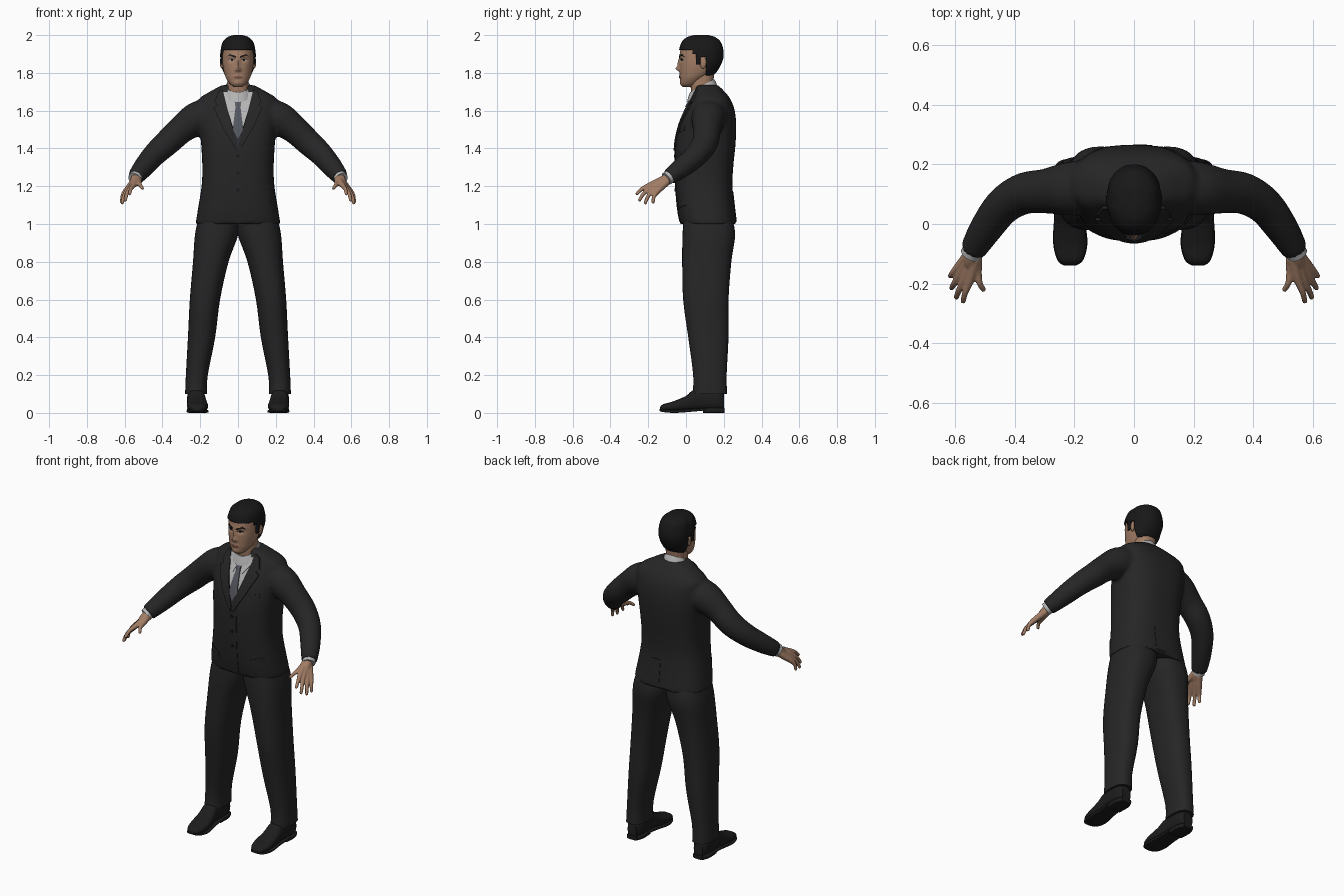
import bpy, bmesh, math
from mathutils import Vector
from mathutils.bvhtree import BVHTree

cube = bpy.data.objects.get("Cube")
if cube:
    bpy.data.objects.remove(cube)


def material(name, r, g, b):
    m = bpy.data.materials.new(name)
    m.use_nodes = True
    m.diffuse_color = (r, g, b, 1)
    m.node_tree.nodes["Principled BSDF"].inputs["Base Color"].default_value = (r, g, b, 1)
    return m


SUIT = material("charcoal suit", .019, .019, .019)
SHIRT = material("pale shirt", .46, .46, .46)
TIE = material("slate tie", .09, .095, .115)
VEST = material("dark waistcoat", .025, .025, .034)
SKIN = material("skin", .36, .205, .13)
LIPS = material("lips", .23, .105, .075)
HAIR = material("black hair", .009, .009, .009)
SHOE = material("black leather", .012, .012, .012)
EYE = material("eye white", .4, .36, .33)


def finish(name, bm, mat, mirror=False, voxel=0, smooth=0, thick=0):
    bmesh.ops.recalc_face_normals(bm, faces=bm.faces)
    me = bpy.data.meshes.new(name)
    bm.to_mesh(me)
    bm.free()
    me.materials.append(mat)
    ob = bpy.data.objects.new(name, me)
    bpy.context.collection.objects.link(ob)
    bpy.ops.object.select_all(action='DESELECT')
    ob.select_set(True)
    bpy.context.view_layer.objects.active = ob
    bpy.ops.object.shade_smooth_by_angle(angle=math.radians(50))
    if voxel:
        r = ob.modifiers.new("blend", 'REMESH')
        r.mode, r.voxel_size, r.use_smooth_shade = 'VOXEL', voxel, True
        s = ob.modifiers.new("soften", 'SMOOTH')
        s.factor, s.iterations = .5, smooth
    if thick:
        s = ob.modifiers.new("thickness", 'SOLIDIFY')
        s.thickness, s.offset = thick, -1
    if mirror:
        ob.modifiers.new("mirror", 'MIRROR')
    return ob


def curve_rows(rows, steps):
    """Catmull-Rom interpolation of parameter rows."""
    out = []
    for i in range(len(rows) - 1):
        a, b, c, d = rows[max(i - 1, 0)], rows[i], rows[i + 1], rows[min(i + 2, len(rows) - 1)]
        for k in range(steps):
            t = k / steps
            out.append([q + t / 2 * (r - p + t * (2 * p - 5 * q + 4 * r - s + t * (3 * (q - r) + s - p)))
                        for p, q, r, s in zip(a, b, c, d)])
    return out + [list(rows[-1])]


def oval(cx, cy, rx, ry, p, n):
    pts = []
    for i in range(n):
        c, s = math.cos(math.tau * i / n), math.sin(math.tau * i / n)
        pts.append((cx + rx * math.copysign(abs(c) ** (2 / p), c),
                    cy + ry * math.copysign(abs(s) ** (2 / p), s)))
    return pts


def loft(bm, rings):
    loops = [[bm.verts.new(v) for v in ring] for ring in rings]
    for a, b in zip(loops, loops[1:]):
        for i in range(len(a)):
            j = (i + 1) % len(a)
            bm.faces.new((a[i], a[j], b[j], b[i]))
    bm.faces.new(loops[0])
    bm.faces.new(loops[-1])


def stack(bm, rows, steps=4, p=2.4, n=40):
    """Horizontal sections: z, half width, front y, back y, optional centre x."""
    loft(bm, [[(x, y, r[0]) for x, y in oval(r[4] if len(r) > 4 else 0, (r[2] + r[3]) / 2,
                                             r[1], (r[3] - r[2]) / 2, p, n)]
              for r in curve_rows(rows, steps)])


def tube(bm, rows, steps=4, n=20, side=1):
    """Round limb: x, y, z, radius."""
    rows = curve_rows(rows, steps)
    pts = [Vector((side * r[0], r[1], r[2])) for r in rows]
    rings = []
    for i, r in enumerate(rows):
        t = pts[min(i + 1, len(pts) - 1)] - pts[max(i - 1, 0)]
        u = t.cross(Vector((0, 0, 1))).normalized()
        v = t.cross(u).normalized()
        rings.append([pts[i] + u * a + v * b for a, b in oval(0, 0, r[3], r[3], 2, n)])
    loft(bm, rings)


def cut(bm, axis, at):
    normal = Vector((0, 0, 0))
    normal[axis] = 1
    bmesh.ops.bisect_plane(bm, geom=bm.verts[:] + bm.edges[:] + bm.faces[:],
                           plane_co=normal * at, plane_no=normal)


def plate(name, pts, target, lift, mat, mirror=False, back=False, step=.02, thick=.007):
    """Flat outline in x and z, laid over the target's front or back."""
    tree = BVHTree.FromObject(target, bpy.context.evaluated_depsgraph_get())
    d = -1 if back else 1
    bm = bmesh.new()
    bm.faces.new([bm.verts.new((x, 0, z)) for x, z in pts])
    for axis in (0, 2):
        vals = [p[axis // 2] for p in pts]
        k = min(vals) + step
        while k < max(vals):
            cut(bm, axis, k)
            k += step
    for v in bm.verts:
        hit = tree.ray_cast(Vector((v.co.x, -d, v.co.z)), Vector((0, d, 0)))[0]
        hit = hit or tree.find_nearest(Vector((v.co.x, 0, v.co.z)))[0]
        v.co.y = hit.y - d * lift
    ext = bmesh.ops.extrude_face_region(bm, geom=bm.faces[:])
    for v in ext["geom"]:
        if isinstance(v, bmesh.types.BMVert):
            v.co.y += d * thick
    return finish(name, bm, mat, mirror)


# Jacket body and sleeves, blended together
bm = bmesh.new()
stack(bm, [(1, .225, -.03, .268), (1.08, .212, -.045, .258), (1.2, .193, -.055, .246),
           (1.3, .189, -.058, .25), (1.42, .195, -.055, .262), (1.52, .205, -.035, .266),
           (1.6, .21, -.003, .258), (1.66, .208, .03, .236), (1.7, .15, .045, .205),
           (1.735, .085, .05, .17)], p=2.6)
for s in (1, -1):
    tube(bm, [(.14, .125, 1.58, .09), (.22, .118, 1.555, .09), (.3, .11, 1.5, .075),
              (.37, .102, 1.435, .07), (.44, .06, 1.37, .063), (.5, -.02, 1.3, .055),
              (.542, -.09, 1.248, .044)], side=s)
jacket = finish("jacket", bm, SUIT, voxel=.01, smooth=4)

# Trousers
bm = bmesh.new()
stack(bm, [(.1, .058, .035, .218, .222), (.2, .058, .038, .215, .218), (.4, .072, .012, .225, .193),
           (.6, .08, -.015, .225, .175), (.8, .094, -.02, .24, .144), (.95, .115, -.018, .26, .112),
           (1.06, .105, -.01, .235, .095)])
finish("trousers", bm, SUIT, mirror=True)


# Shoes: y, centre x, half width, bottom z, top z
def shoe_part(name, rows, p):
    bm = bmesh.new()
    loft(bm, [[(x, r[0], z) for x, z in oval(r[1], (r[3] + r[4]) / 2, r[2], (r[4] - r[3]) / 2, p, 28)]
              for r in curve_rows(rows, 4)])
    finish(name, bm, SHOE, mirror=True)


shoe_part("shoe_upper", [(-.138, .215, .018, .014, .03), (-.12, .214, .041, .01, .046),
                         (-.07, .214, .055, .008, .06), (0, .217, .052, .01, .09),
                         (.05, .22, .047, .012, .125), (.16, .222, .047, .012, .125),
                         (.2, .222, .03, .015, .1)], 2.5)
shoe_part("shoe_sole", [(-.14, .215, .02, .01, .02), (-.12, .214, .044, .004, .018),
                        (-.06, .214, .058, 0, .016), (.03, .218, .05, .006, .022),
                        (.1, .221, .049, .012, .026), (.2, .222, .034, .012, .026)], 5)
shoe_part("shoe_heel", [(.09, .221, .046, 0, .025), (.16, .222, .048, 0, .025),
                        (.203, .222, .032, 0, .025)], 6)

# Hands: each finger runs from the wrist to its tip
bm = bmesh.new()
fingers = [((.53, -.115, 1.238), (.551, -.19, 1.207), (.575, -.265, 1.155)),
           ((.54, -.11, 1.232), (.571, -.192, 1.188), (.598, -.25, 1.12)),
           ((.545, -.105, 1.228), (.588, -.178, 1.172), (.614, -.218, 1.105)),
           ((.55, -.1, 1.226), (.6, -.158, 1.166), (.617, -.175, 1.108)),
           ((.53, -.11, 1.235), (.525, -.165, 1.215), (.503, -.225, 1.185))]
for w, k, t in fingers:
    mid = Vector(k).lerp(Vector(t), .5) + Vector((.004, -.004, .006))
    tip = Vector(t)
    tube(bm, [(*w, .021), (*Vector(w).lerp(Vector(k), .5), .018), (*k, .0145), (*mid, .0105),
              (*mid.lerp(tip, .85), .0085), (*tip, .003)], n=12)
tube(bm, [(.525, -.06, 1.268, .028), (.543, -.115, 1.232, .027), (.553, -.14, 1.215, .02)])
finish("hands", bm, SKIN, mirror=True, voxel=.004, smooth=3)

# Shirt cuffs
bm = bmesh.new()
tube(bm, [(.53, -.07, 1.262, .037), (.548, -.103, 1.239, .036)])
finish("shirt_cuffs", bm, SHIRT, mirror=True)

# Neck and shirt collar
bm = bmesh.new()
stack(bm, [(1.64, .055, .04, .14), (1.72, .056, .025, .142), (1.8, .058, .03, .15)])
finish("neck", bm, SKIN)
bm = bmesh.new()
loft(bm, [[(x, y, z + .55 * (y - .085)) for x, y in oval(0, .085, r, r, 2, 40)]
          for z, r in ((1.69, .08), (1.715, .072), (1.732, .064), (1.728, .056))])
finish("shirt_collar", bm, SHIRT)

# Shirt front, waistcoat, tie and lapels
plate("shirt_front", [(-.085, 1.7), (.085, 1.7), (0, 1.43)], jacket, .003, SHIRT)
plate("waistcoat", [(-.036, 1.5), (0, 1.455), (.036, 1.5), (.006, 1.41), (-.006, 1.41)], jacket, .005, VEST)
plate("collar_wing", [(.004, 1.672), (.03, 1.605), (.07, 1.66), (.075, 1.7), (.045, 1.7)],
      jacket, .007, SHIRT, True)
plate("tie_blade", [(-.012, 1.63), (.012, 1.63), (.028, 1.5), (0, 1.45), (-.028, 1.5)], jacket, .008, TIE)
plate("tie_knot", [(-.021, 1.675), (.021, 1.675), (.011, 1.62), (-.011, 1.62)], jacket, .013, TIE, thick=.009)
plate("lapel", [(.082, 1.715), (.105, 1.7), (.125, 1.645), (.108, 1.632), (.13, 1.615), (.075, 1.5),
                (.008, 1.39), (.002, 1.42), (.05, 1.585)], jacket, .009, SUIT, True, thick=.009)

# Jacket details
plate("front_overlap", [(-.004, 1.41), (.03, 1.41), (.03, 1.01), (-.02, 1.01), (-.016, 1.2)],
      jacket, .003, SUIT)
plate("pocket_flap", [(.1, 1.115), (.175, 1.135), (.175, 1.1), (.1, 1.08)], jacket, .004, SUIT, True)
plate("breast_pocket", [(.1, 1.505), (.15, 1.515), (.15, 1.495), (.1, 1.485)], jacket, .003, SUIT)
plate("back_vent", [(-.004, 1.17), (.06, 1.17), (.06, 1.01), (-.004, 1.01)], jacket, .003, SUIT, back=True)
for i, z in enumerate((1.36, 1.27, 1.18)):
    plate("front_button_%d" % (i + 1), oval(0, z, .009, .009, 2, 12), jacket, .007, HAIR)

# Head with the face raised and sunk by soft bumps
head_rows = [(1.725, .02, -.016, .03), (1.74, .042, -.027, .06), (1.77, .062, -.031, .1),
             (1.8, .073, -.033, .14), (1.84, .081, -.034, .165), (1.88, .083, -.034, .18),
             (1.92, .081, -.03, .18), (1.955, .07, -.015, .165), (1.98, .045, .015, .135),
             (1.99, .015, .05, .1)]
bumps = [(0, 1.822, .011, .012, .019), (0, 1.85, .009, .025, .01), (.032, 1.867, .016, .01, -.008),
         (.03, 1.888, .025, .008, .004), (0, 1.779, .02, .008, .005), (0, 1.747, .02, .012, .004),
         (.011, 1.815, .006, .006, .007)]
bm = bmesh.new()
stack(bm, head_rows, steps=8, p=2.2, n=72)
for v in bm.verts:
    if v.co.y < .06:
        v.co.y -= sum(a * math.exp(-((abs(v.co.x) - x) / rx) ** 2 - ((v.co.z - z) / rz) ** 2)
                      for x, z, rx, rz, a in bumps)
head = finish("head", bm, SKIN)

# Ears
bm = bmesh.new()
bmesh.ops.create_uvsphere(bm, u_segments=16, v_segments=10, radius=1)
for v in bm.verts:
    v.co = Vector((.085 + .01 * v.co.x + .004 * v.co.y, .09 + .018 * v.co.y, 1.855 + .032 * v.co.z))
finish("ears", bm, SKIN, mirror=True)

# Face details
plate("eyes", oval(.033, 1.867, .015, .005, 2, 14), head, .002, EYE, True, step=.006, thick=.004)
plate("pupils", oval(.032, 1.867, .006, .005, 2, 10), head, .003, HAIR, True, step=.006, thick=.004)
plate("upper_lids", [(.016, 1.868), (.032, 1.875), (.051, 1.869), (.032, 1.871)],
      head, .003, HAIR, True, step=.006, thick=.004)
plate("eyebrows", [(.011, 1.879), (.045, 1.892), (.06, 1.884), (.045, 1.9), (.012, 1.889)],
      head, .003, HAIR, True, step=.008, thick=.005)
plate("lips", [(-.025, 1.777), (-.007, 1.786), (.007, 1.786), (.025, 1.777), (.01, 1.769), (-.01, 1.769)],
      head, .002, LIPS, step=.006, thick=.005)

# Hair cap, trimmed at the forehead, sideburns, ears and nape
bm = bmesh.new()
stack(bm, [(z + (.01 if z > 1.95 else 0), w + .01, f - .007, b + .018) for z, w, f, b in head_rows],
      steps=6, p=2.2, n=56)
edges = [(.035, 1.922), (.052, 1.9), (.076, 1.845), (.108, 1.885), (1, 1.785)]
for y, z in edges:
    cut(bm, 1, y)
    cut(bm, 2, z)


def below_hairline(f):
    c = f.calc_center_median()
    return c.z < next(z for y, z in edges if c.y < y)


bmesh.ops.delete(bm, geom=[f for f in bm.faces if below_hairline(f)], context='FACES')
for v in bm.verts:
    v.co.x *= 1 + .015 * math.sin(90 * v.co.y + 40 * v.co.z)
finish("hair", bm, HAIR, thick=.012)
